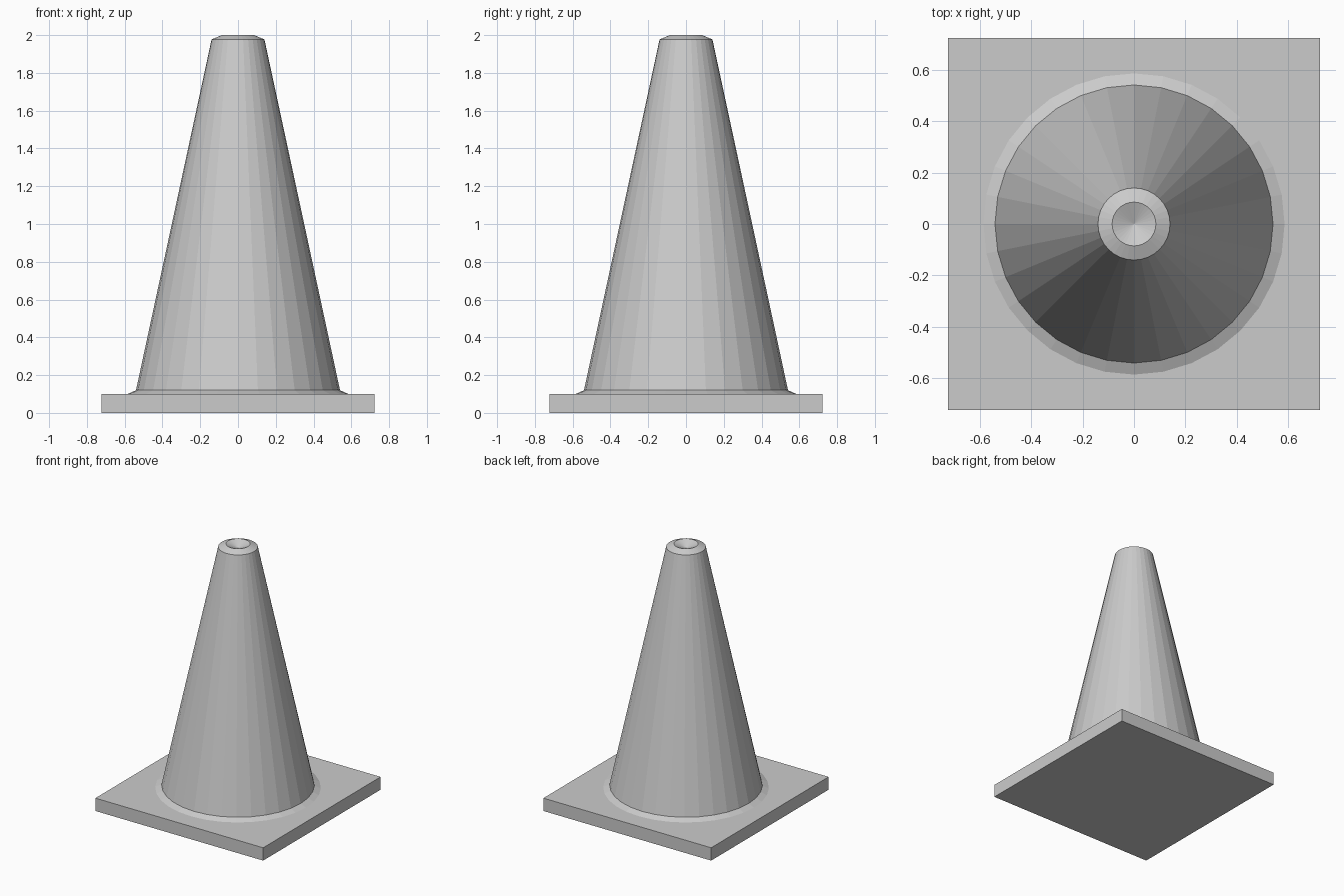
import bpy, bmesh
from math import cos, sin, tau

if "Cube" in bpy.data.objects:
    bpy.data.objects.remove(bpy.data.objects["Cube"], do_unlink=True)

SIDES = 32

grey = bpy.data.materials.new("light_grey")
grey.use_nodes = True
colour = (0.6, 0.6, 0.6, 1)
grey.diffuse_color = colour
grey.node_tree.nodes["Principled BSDF"].inputs["Base Color"].default_value = colour


def finish(name, bm):
    bmesh.ops.recalc_face_normals(bm, faces=bm.faces[:])
    mesh = bpy.data.meshes.new(name)
    bm.to_mesh(mesh)
    bm.free()
    mesh.materials.append(grey)
    obj = bpy.data.objects.new(name, mesh)
    bpy.context.collection.objects.link(obj)
    return obj


# Square base plate
bm = bmesh.new()
bmesh.ops.create_cube(bm, size=1)
for v in bm.verts:
    v.co.x *= 1.446
    v.co.y *= 1.446
    v.co.z = 0.1 * (v.co.z + 0.5)
finish("base_plate", bm)

# Faceted cone: flared foot, tapered wall, bevelled rim, shallow dish on top
profile = [(0.585, 0.1), (0.54, 0.12), (0.14, 1.977), (0.085, 2.0)]
bm = bmesh.new()
rings = [[bm.verts.new((r * cos(tau * i / SIDES), r * sin(tau * i / SIDES), z))
          for i in range(SIDES)] for r, z in profile]
for low, high in zip(rings, rings[1:]):
    for i in range(SIDES):
        j = (i + 1) % SIDES
        bm.faces.new((low[i], low[j], high[j], high[i]))
dish = bm.verts.new((0, 0, 1.965))
for i in range(SIDES):
    bm.faces.new((rings[-1][i], rings[-1][(i + 1) % SIDES], dish))
bm.faces.new(rings[0][::-1])
finish("cone_body", bm)
